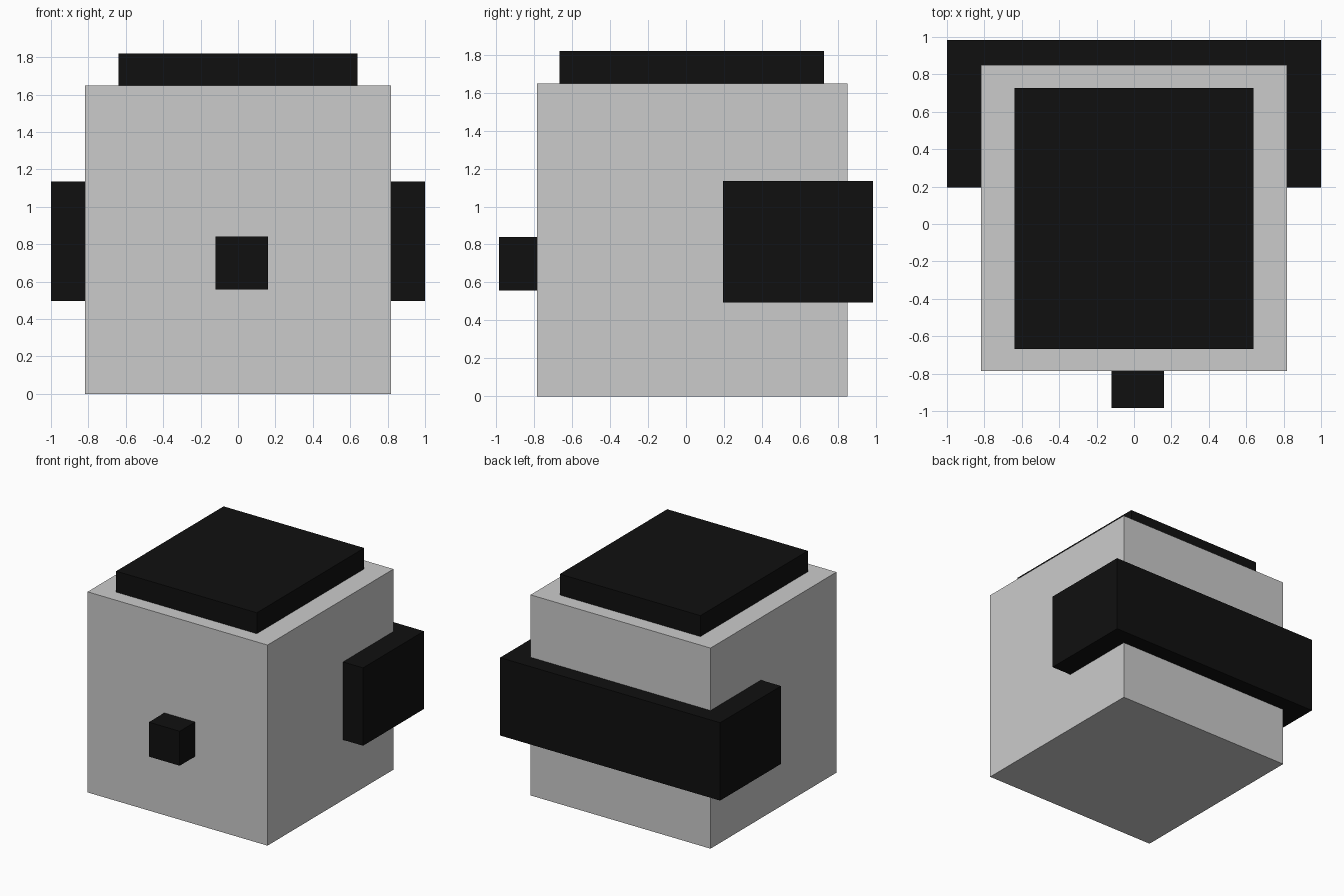
import bpy

if "Cube" in bpy.data.objects:
    bpy.data.objects.remove(bpy.data.objects["Cube"])

black = bpy.data.materials.new("black")
black.diffuse_color = (0.005, 0.005, 0.005, 1)
black.use_nodes = True
black.node_tree.nodes["Principled BSDF"].inputs["Base Color"].default_value = black.diffuse_color


def box(name, x, y, z, material=None):
    """Flat-faced box spanning the given (min, max) ranges."""
    spans = (x, y, z)
    bpy.ops.mesh.primitive_cube_add(size=1, location=[(a + b) / 2 for a, b in spans])
    obj = bpy.context.object
    obj.name = name
    obj.scale = [b - a for a, b in spans]
    bpy.ops.object.transform_apply(location=False, rotation=False, scale=True)
    if material:
        obj.data.materials.append(material)
    return obj


# Main cube
box("body", (-0.818, 0.818), (-0.785, 0.85), (0, 1.648))

# Raised slab on top
box("top_slab", (-0.64, 0.638), (-0.667, 0.727), (1.6, 1.82), black)

# Block that wraps the back and both sides, passing through the body
box("back_wrap", (-1, 1), (0.195, 0.985), (0.495, 1.135), black)

# Small stub on the front, slightly right of centre
box("front_stub", (-0.12, 0.16), (-0.985, -0.7), (0.557, 0.84), black)
